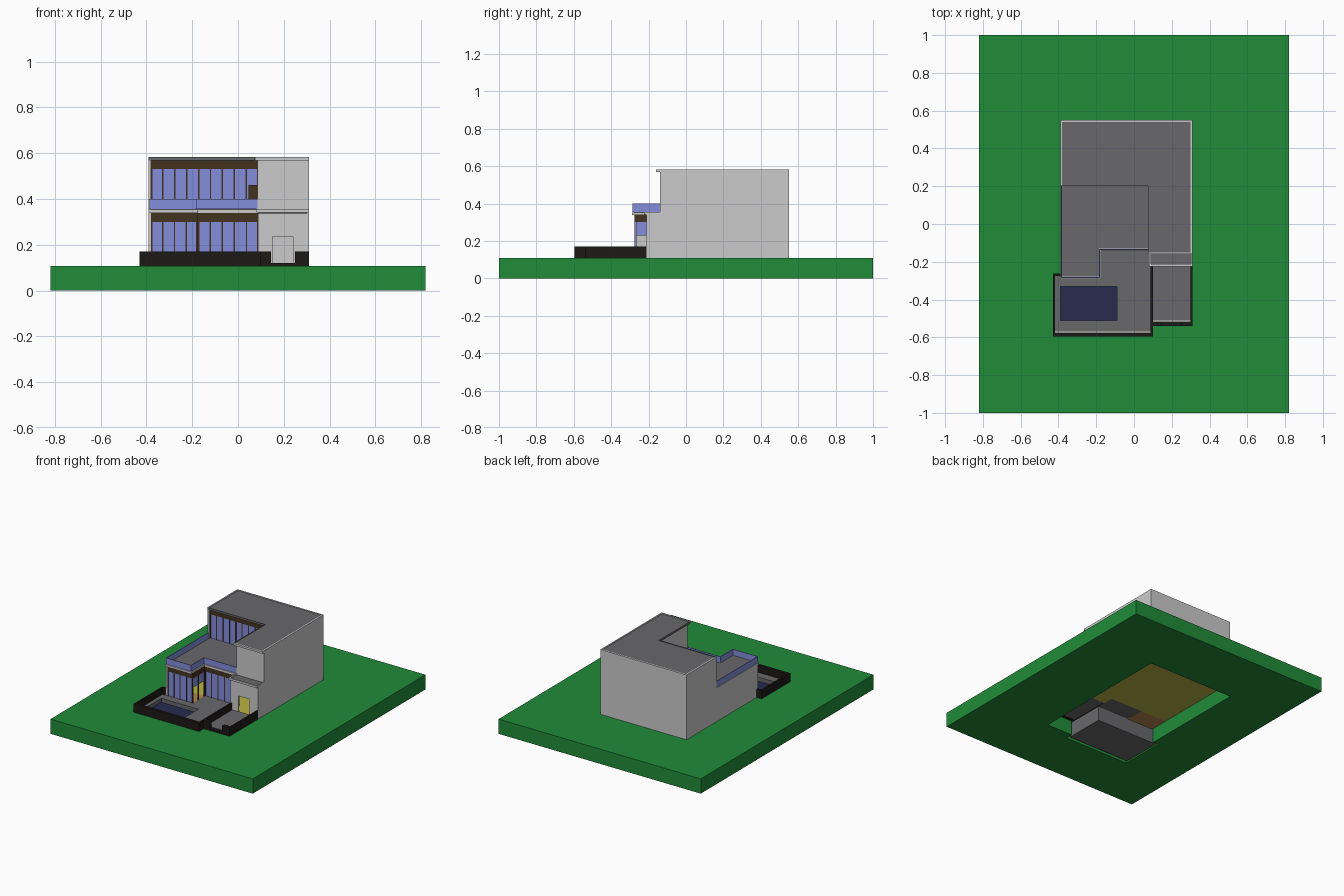
import bpy, bmesh

def mat(name, r, g, b):
    m = bpy.data.materials.new(name)
    m.diffuse_color = (r, g, b, 1)
    return m

GRASS = mat("grass", 0.015, 0.26, 0.04)
ROOF = mat("dark_grey", 0.14, 0.14, 0.15)
GLASS = mat("glass", 0.23, 0.27, 0.72)
WOOD = mat("brown_frame", 0.055, 0.032, 0.014)
BLACK = mat("garden_wall_black", 0.012, 0.01, 0.008)
WATER = mat("water", 0.02, 0.025, 0.08)
OLIVE = mat("olive_floor", 0.5, 0.45, 0.06)
TAN = mat("tan_floor", 0.45, 0.25, 0.08)

def prism(name, pts, z0, z1, m=None):
    """Extrude a plan outline from z0 to z1."""
    bm = bmesh.new()
    f = bm.faces.new([bm.verts.new((x, y, z0)) for x, y in pts])
    r = bmesh.ops.extrude_face_region(bm, geom=[f])
    for v in r["geom"]:
        if isinstance(v, bmesh.types.BMVert):
            v.co.z = z1
    bmesh.ops.recalc_face_normals(bm, faces=bm.faces)
    me = bpy.data.meshes.new(name)
    bm.to_mesh(me)
    bm.free()
    if m:
        me.materials.append(m)
    ob = bpy.data.objects.new(name, me)
    bpy.context.collection.objects.link(ob)
    return ob

def box(name, x0, x1, y0, y1, z0, z1, m=None):
    return prism(name, [(x0, y0), (x1, y0), (x1, y1), (x0, y1)], z0, z1, m)

def cut(ob, cutter):
    mod = ob.modifiers.new("cut", "BOOLEAN")
    mod.operation = "DIFFERENCE"
    mod.solver = "EXACT"
    mod.object = cutter
    bpy.context.view_layer.objects.active = ob
    bpy.ops.object.modifier_apply(modifier="cut")
    bpy.data.objects.remove(cutter)

def window_wall(name, x0, x1, y, z0, z1, ztop, n):
    """Glass band with upright bars and a brown header."""
    box(name + "_glass", x0, x1, y, y + 0.006, z0, z1, GLASS)
    box(name + "_header", x0, x1, y - 0.004, y + 0.01, z1, ztop, WOOD)
    for i in range(n + 1):
        x = x0 + (x1 - x0) * i / n
        w = 0.003
        xa = min(max(x - w, x0), x1 - 2 * w)
        box(f"{name}_bar_{i}", xa, xa + 2 * w, y - 0.004, y + 0.008, z0, z1, WOOD)

# lawn slab with the building footprint cut through
lawn = box("lawn", -0.82, 0.82, -1, 1, 0, 0.108, GRASS)
foot = [(-0.39, 0.55), (-0.39, -0.262), (-0.43, -0.262), (-0.43, -0.595), (0.10, -0.595),
        (0.10, -0.54), (0.31, -0.54), (0.31, 0.55)]
cut(lawn, prism("lawn_cutter", foot, -0.1, 0.3))

# floors
box("house_floor", -0.385, 0.305, -0.13, 0.545, 0.105, 0.115, OLIVE)
box("front_room_floor", -0.385, -0.175, -0.27, -0.13, 0.105, 0.116, TAN)
box("hall_floor", 0.09, 0.305, -0.205, -0.13, 0.105, 0.115, OLIVE)
box("patio_inner_floor", -0.175, 0.09, -0.27, -0.13, 0.11, 0.12, ROOF)
patio = box("patio", -0.418, 0.088, -0.57, -0.27, 0, 0.12, ROOF)
cut(patio, box("pool_cutter", -0.39, -0.09, -0.51, -0.33, 0.06, 0.2))
box("pool_water", -0.39, -0.09, -0.51, -0.33, 0.06, 0.09, WATER)
box("entry_path", 0.10, 0.30, -0.51, -0.205, 0.105, 0.12, ROOF)

# low black garden walls
Z0, Z1 = 0.108, 0.17
box("garden_wall_left", -0.43, -0.418, -0.595, -0.262, Z0, Z1, BLACK)
box("garden_wall_back", -0.418, -0.39, -0.275, -0.262, Z0, Z1, BLACK)
box("garden_wall_front", -0.418, 0.10, -0.595, -0.575, Z0, Z1, BLACK)
box("garden_wall_middle", 0.088, 0.10, -0.575, -0.21, Z0, Z1, BLACK)
box("garden_wall_right", 0.299, 0.31, -0.54, -0.21, Z0, Z1, BLACK)
box("gate_wall_left", 0.10, 0.145, -0.54, -0.515, Z0, Z1, BLACK)
box("gate_wall_right", 0.25, 0.299, -0.54, -0.515, Z0, Z1, BLACK)
box("gate_step", 0.145, 0.25, -0.54, -0.515, Z0, 0.12, BLACK)

# outer walls
T, TOP, MID = 0.01, 0.583, 0.355
box("wall_back", -0.39, 0.31, 0.55 - T, 0.55, 0.108, TOP)
box("wall_right", 0.31 - T, 0.31, -0.14, 0.54, 0.108, TOP)
prism_left = box("wall_left_lower", -0.39, -0.38, -0.275, 0.54, 0.108, MID)
box("wall_left_upper", -0.39, -0.38, 0.205, 0.54, MID, TOP)
box("wing_wall_front", 0.09, 0.30, -0.14, -0.13, 0.34, 0.57)
box("wing_wall_terrace_side", 0.085, 0.095, -0.14, 0.22, MID, 0.57)

# entrance porch with a doorway
box("porch_right", 0.30, 0.31, -0.21, -0.14, 0.108, 0.34)
box("porch_left", 0.088, 0.098, -0.21, -0.12, 0.108, 0.34)
box("porch_front_left", 0.098, 0.15, -0.21, -0.20, 0.108, 0.34)
box("porch_front_right", 0.24, 0.30, -0.21, -0.20, 0.108, 0.34)
box("porch_lintel", 0.15, 0.24, -0.21, -0.20, 0.235, 0.34)
box("porch_roof", 0.09, 0.302, -0.215, -0.14, 0.335, 0.347, ROOF)
box("porch_rim_front", 0.08, 0.31, -0.225, -0.213, 0.34, MID)
box("porch_rim_right", 0.302, 0.31, -0.213, -0.14, 0.34, MID)
box("porch_rim_left", 0.08, 0.09, -0.213, -0.14, 0.34, MID)

# window fronts
window_wall("front_room", -0.38, -0.175, -0.272, 0.115, 0.30, 0.34, 4)
window_wall("living_room", -0.175, 0.09, -0.13, 0.115, 0.30, 0.34, 5)
window_wall("upper_floor", -0.38, 0.088, 0.222, MID, 0.53, 0.57, 9)
box("side_window", -0.184, -0.178, -0.272, -0.13, 0.23, 0.30, GLASS)
box("side_window_header", -0.186, -0.174, -0.276, -0.13, 0.30, 0.34, WOOD)
for i, y in enumerate((-0.276, -0.207, -0.138)):
    box(f"side_post_{i}", -0.184, -0.175, y, y + 0.007, 0.115, 0.30, WOOD)
box("terrace_door", 0.045, 0.085, 0.212, 0.222, MID, 0.46, WOOD)

# floor slab between storeys, also the terrace
slab = [(-0.39, 0.54), (-0.39, -0.29), (-0.175, -0.29), (-0.175, -0.14), (0.09, -0.14),
        (0.30, -0.14), (0.30, 0.54)]
prism("terrace_slab", slab, 0.338, 0.353)
deck = [(-0.38, 0.22), (-0.38, -0.279), (-0.186, -0.279), (-0.186, -0.13), (0.086, -0.13), (0.086, 0.22)]
prism("terrace_deck", deck, 0.352, 0.356, ROOF)

# glass terrace railing
box("railing_left", -0.386, -0.381, -0.283, 0.205, MID, 0.40, GLASS)
box("railing_front", -0.386, -0.18, -0.285, -0.28, MID, 0.40, GLASS)
box("railing_notch_side", -0.185, -0.18, -0.28, -0.135, MID, 0.40, GLASS)
box("railing_notch_front", -0.185, 0.088, -0.138, -0.133, MID, 0.40, GLASS)

# main roof, an L with an overhang toward the terrace, and its front rims
roof = [(-0.38, 0.54), (-0.38, 0.205), (0.075, 0.205), (0.075, -0.155), (0.30, -0.155), (0.30, 0.54)]
prism("main_roof", roof, 0.568, 0.579, ROOF)
box("roof_rim_front", 0.075, 0.31, -0.16, -0.15, 0.568, TOP)
box("roof_rim_right", 0.30, 0.31, -0.15, -0.14, 0.568, TOP)
box("roof_rim_terrace", -0.39, 0.079, 0.202, 0.206, 0.568, TOP, ROOF)
box("roof_rim_wing", 0.073, 0.077, -0.15, 0.202, 0.568, TOP, ROOF)
